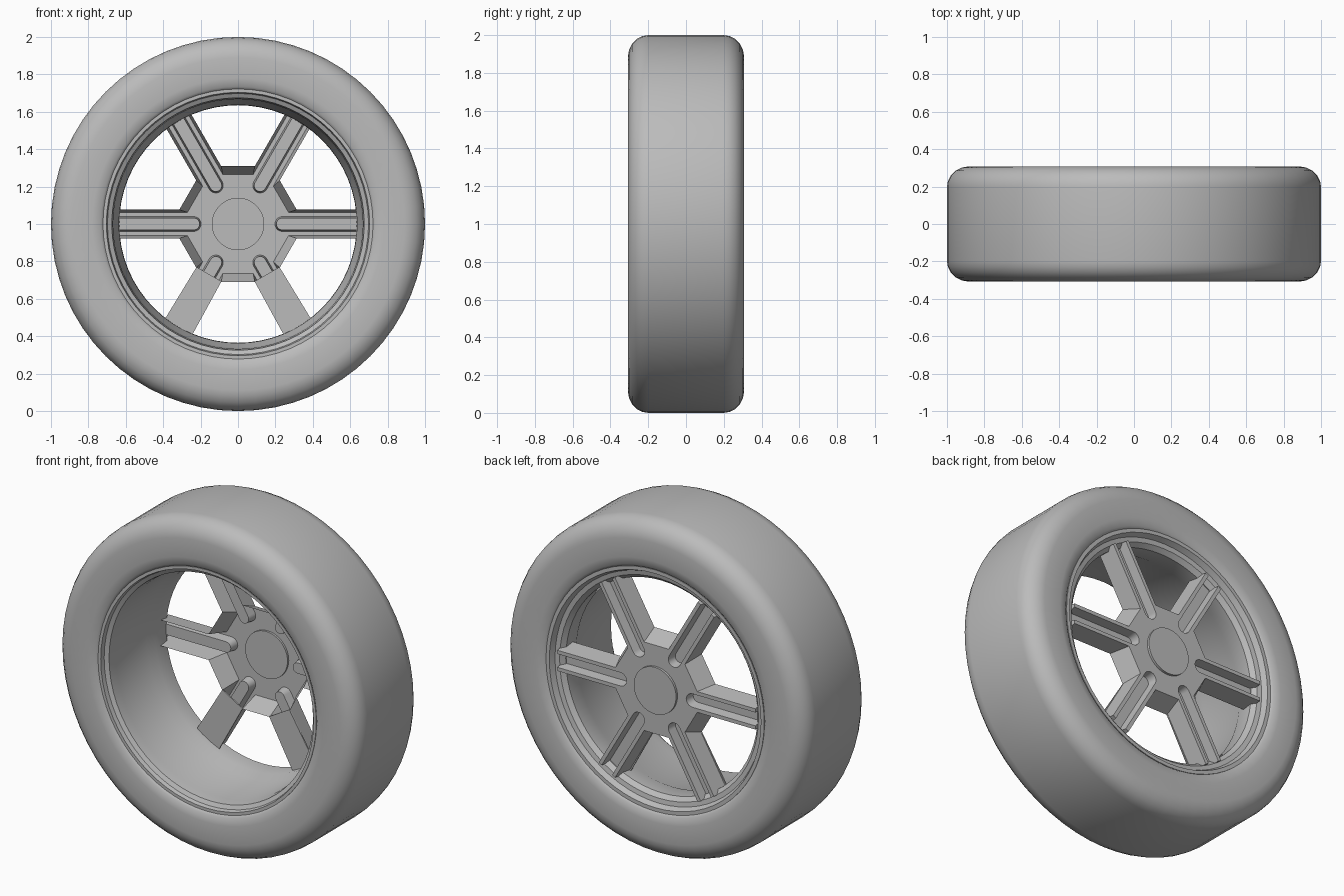
import bpy, bmesh, math
from mathutils import Matrix, Vector

if "Cube" in bpy.data.objects:
    bpy.data.objects.remove(bpy.data.objects["Cube"], do_unlink=True)

GREY = bpy.data.materials.new("plain_grey")
GREY.use_nodes = True
COLOUR = (0.5, 0.5, 0.5, 1)
GREY.diffuse_color = COLOUR
GREY.node_tree.nodes["Principled BSDF"].inputs["Base Color"].default_value = COLOUR
CENTRE = Vector((0, 0, 1))


def make(name, bm, smooth=35):
    bmesh.ops.recalc_face_normals(bm, faces=bm.faces)
    me = bpy.data.meshes.new(name)
    bm.to_mesh(me)
    bm.free()
    me.materials.append(GREY)
    ob = bpy.data.objects.new(name, me)
    ob.location = CENTRE
    bpy.context.collection.objects.link(ob)
    bpy.ops.object.select_all(action='DESELECT')
    bpy.context.view_layer.objects.active = ob
    ob.select_set(True)
    if smooth:
        bpy.ops.object.shade_smooth_by_angle(angle=math.radians(smooth))
    return ob


def lathe(name, profile, steps=64):
    """Spin a closed (radius, depth) profile round the axle."""
    bm = bmesh.new()
    vs = [bm.verts.new((r, y, 0)) for r, y in profile]
    edges = [bm.edges.new((vs[i - 1], vs[i])) for i in range(len(vs))]
    bmesh.ops.spin(bm, geom=vs + edges, cent=(0, 0, 0), axis=(0, 1, 0),
                   angle=math.tau, steps=steps, use_merge=True)
    bmesh.ops.remove_doubles(bm, verts=bm.verts, dist=1e-4)
    return make(name, bm)


def loft(bm, lower, y0, upper, y1):
    """Closed prism between two outlines of equal length."""
    a = [bm.verts.new((x, y0, z)) for x, z in lower]
    b = [bm.verts.new((x, y1, z)) for x, z in upper]
    for i in range(len(a)):
        bm.faces.new((a[i - 1], a[i], b[i], b[i - 1]))
    bm.faces.new(a[::-1])
    bm.faces.new(b)


def turn(x, z, k):
    c, s = math.cos(k * math.pi / 3), math.sin(k * math.pi / 3)
    return (x * c - z * s, x * s + z * c)


def star(half, apothem, reach):
    """Six-spoked outline with a hexagonal hub."""
    inner = (apothem - half / 2) / math.cos(math.pi / 6)
    arm = [(inner, -half), (reach, -half), (reach, half), (inner, half)]
    return [turn(x, z, k) for k in range(6) for x, z in arm]


def slot(half, start, end, k):
    """Channel outline with a round inner end."""
    arc = [(start + half - half * math.sin(t), half * math.cos(t))
           for t in (math.pi * i / 10 for i in range(11))]
    return [turn(x, z, k) for x, z in arc + [(end, -half), (end, half)]]


# Tyre: rounded shoulders, gently domed side walls
side = [(0.7, 0.24), (0.718, 0.285), (0.735, 0.3), (0.78, 0.308), (0.89, 0.307)]
shoulder = [(0.92, 0.302), (0.955, 0.285), (0.98, 0.26), (0.995, 0.23), (1.0, 0.2)]
half_tyre = side + shoulder
lathe("tyre", half_tyre + [(r, -y) for r, y in reversed(half_tyre)])

# Rim: deep barrel with a stepped lip on each edge
lathe("rim", [(0.722, -0.2), (0.722, -0.292), (0.704, -0.292), (0.698, -0.268),
              (0.675, -0.255), (0.668, -0.2), (0.66, 0.08), (0.637, 0.13),
              (0.635, 0.23), (0.658, 0.255), (0.685, 0.26), (0.7, 0.292),
              (0.722, 0.292), (0.722, 0.2)])

# Spokes and hub: bevelled star, channels cut in the outer face
bm = bmesh.new()
loft(bm, star(0.077, 0.31, 0.655), 0.17, star(0.062, 0.265, 0.655), 0.28)
spokes = make("spokes_and_hub", bm, smooth=0)
bm = bmesh.new()
for k in range(6):
    loft(bm, slot(0.032, 0.205, 0.8, k), 0.225, slot(0.043, 0.195, 0.8, k), 0.3)
cutter = make("channel_cutter", bm, smooth=0)
cutter.hide_render = True
mod = spokes.modifiers.new("channels", 'BOOLEAN')
mod.operation = 'DIFFERENCE'
mod.solver = 'EXACT'
mod.object = cutter
bpy.context.view_layer.objects.active = spokes
bpy.ops.object.modifier_apply(modifier=mod.name)
bpy.data.objects.remove(cutter, do_unlink=True)

# The star is an open shell towards the barrel
bm = bmesh.new()
bm.from_mesh(spokes.data)
open_side = [f for f in bm.faces if all(v.co.y < 0.175 for v in f.verts)]
bmesh.ops.delete(bm, geom=open_side, context='FACES')
bm.to_mesh(spokes.data)
bm.free()
spokes.select_set(True)
bpy.ops.object.shade_smooth_by_angle(angle=math.radians(25))

# Flat plates closing the inside of the two lower spokes
for name, k in (("left_lower_plate", 5), ("right_lower_plate", 4)):
    bm = bmesh.new()
    plate = [turn(x, z, k) for x, z in
             [(0.31, -0.077), (0.655, -0.085), (0.655, 0.085), (0.31, 0.077)]]
    loft(bm, plate, 0.168, plate, 0.176)
    make(name, bm, smooth=0)

# Round centre cap showing on both faces of the hub
bm = bmesh.new()
bmesh.ops.create_cone(bm, cap_ends=True, segments=48, radius1=0.14, radius2=0.14,
                      depth=0.026, matrix=Matrix.Translation((0, 0.281, 0))
                      @ Matrix.Rotation(math.pi / 2, 4, 'X'))
make("centre_cap", bm)
